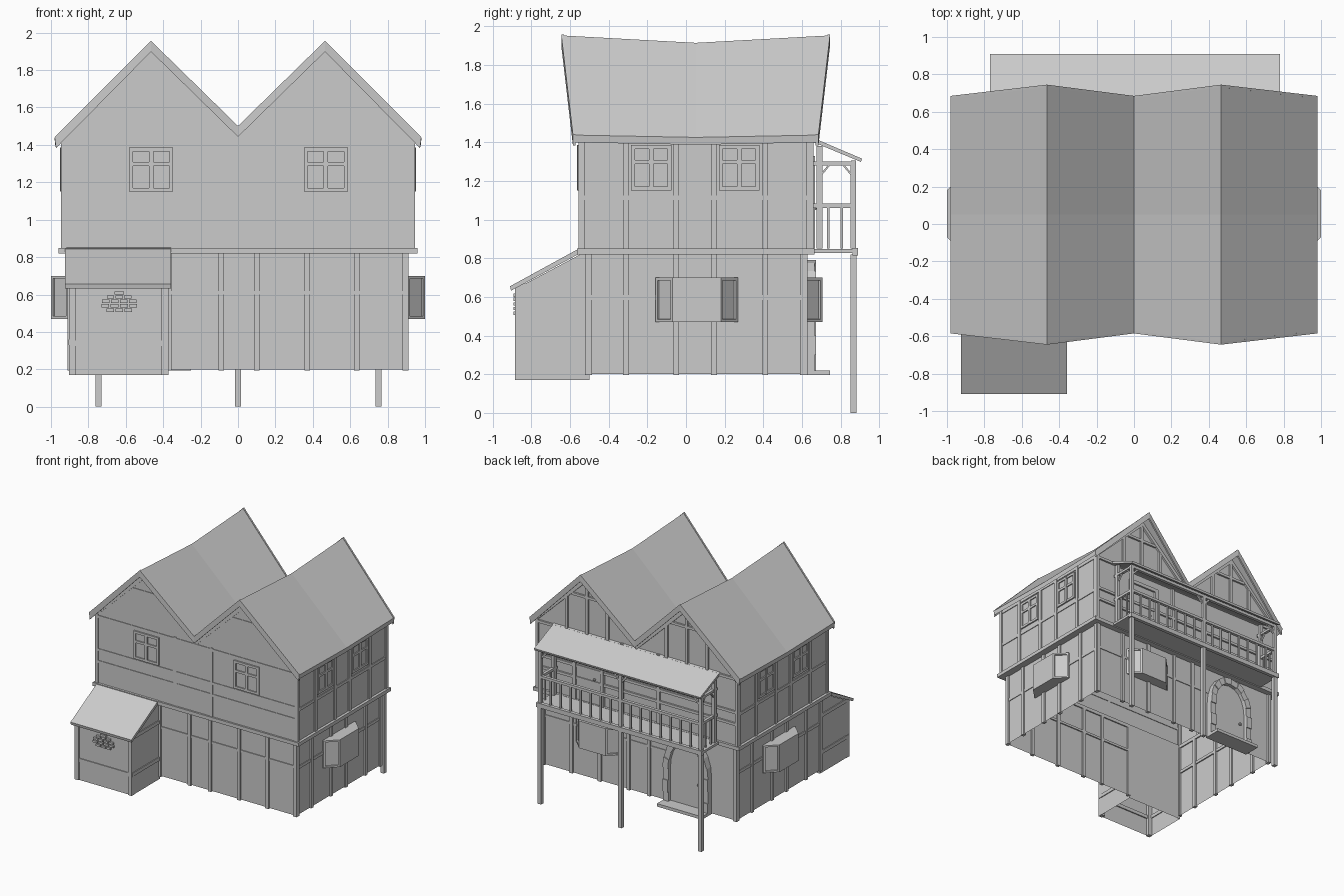
import bpy, bmesh, math
from mathutils import Matrix, Vector

if "Cube" in bpy.data.objects:
    bpy.data.objects.remove(bpy.data.objects["Cube"])

I = Matrix.Identity(4)

def finish(name, bm):
    bmesh.ops.recalc_face_normals(bm, faces=bm.faces)
    me = bpy.data.meshes.new(name)
    bm.to_mesh(me)
    bm.free()
    ob = bpy.data.objects.new(name, me)
    bpy.context.collection.objects.link(ob)
    return ob

def box(bm, x0, x1, y0, y1, z0, z1, M=I):
    T = M @ Matrix.Translation(((x0+x1)/2, (y0+y1)/2, (z0+z1)/2)) @ Matrix.Diagonal((abs(x1-x0), abs(y1-y0), abs(z1-z0), 1))
    bmesh.ops.create_cube(bm, size=1, matrix=T)

def beam(bm, p, q, w, d):
    # beam in a plane of constant y: w across, d along y
    p, q = Vector(p), Vector(q)
    v = q - p
    T = Matrix.Translation((p+q)/2) @ Matrix.Rotation(-math.atan2(v.z, v.x), 4, 'Y') @ Matrix.Diagonal((v.length, d, w, 1))
    bmesh.ops.create_cube(bm, size=1, matrix=T)

def prism(bm, pts, a, b, f, caps=(True, True)):
    # extrude a 2D profile between a and b; f maps (u, v, t) to a point
    A = [bm.verts.new(f(u, v, a)) for u, v in pts]
    B = [bm.verts.new(f(u, v, b)) for u, v in pts]
    n = len(pts)
    sides = [bm.faces.new((A[i], A[(i+1) % n], B[(i+1) % n], B[i])) for i in range(n)]
    if caps[0]: bm.faces.new(A)
    if caps[1]: bm.faces.new(B)
    return sides

def wall_frame(x, y, ang):
    # local x runs along the wall, local -y points outward
    return Matrix.Translation((x, y, 0)) @ Matrix.Rotation(math.radians(ang), 4, 'Z')

along_y = lambda u, v, t: (u, t, v)
along_x = lambda u, v, t: (t, u, v)

# lower walls: open shell
bm = bmesh.new()
prism(bm, [(-.9, -.51), (.9, -.51), (.9, .615), (-.9, .615)], .2, .83, lambda u, v, t: (u, v, t), (False, False))
finish("lower_walls", bm)

# upper walls with twin gables, open below and above
bm = bmesh.new()
prof = [(-.937, .84), (-.937, 1.462), (-.465, 1.915), (0, 1.468), (.465, 1.915), (.937, 1.462), (.937, .84)]
sides = prism(bm, prof, -.55, .645, along_y)
bmesh.ops.delete(bm, geom=sides[1:5] + [sides[6]], context='FACES_ONLY')
finish("upper_walls", bm)

# jetty band between floors
bm = bmesh.new()
box(bm, -.96, .96, -.565, -.50, .82, .85)
box(bm, -.96, .96, .605, .665, .82, .85)
for s in (-1, 1):
    box(bm, s*.89, s*.96, -.565, .665, .82, .85)
finish("floor_band", bm)

# timber framing
bm = bmesh.new()
px = [-.895, -.37, -.09, .10, .37, .635, .895]
py = [-.50, -.31, -.05, .145, .41, .605]
for x in px:
    box(bm, x-.015, x+.015, -.523, -.497, .195, .82)
    if not -.7 < x < -.2:
        box(bm, x-.015, x+.015, .60, .628, .195, .82)
for s in (-1, 1):
    for y in py:
        box(bm, s*.885, s*.912, y-.015, y+.015, .195, .82)
    box(bm, s*.89, s*.906, -.51, .61, .585, .61)
box(bm, -.9, .9, -.517, -.50, .60, .62)
box(bm, -.25, .9, .60, .621, .60, .62)
finish("lower_timbers", bm)

bm = bmesh.new()
for s in (-1, 1):
    for y in [-.54, -.31, -.05, .145, .41, .635]:
        box(bm, s*.925, s*.946, y-.015, y+.015, .85, 1.45)
    for z in (1.10, 1.40):
        box(bm, s*.93, s*.943, -.55, .64, z, z+.025)
for y, d in ((-.55, .01), (.645, .03)):
    for z in (1.02, 1.12, 1.40):
        box(bm, -.937, .937, y-d/2, y+d/2, z, z+.022)
    for x in (-.93, -.2, .14, .93):
        box(bm, x-.013, x+.013, y-d/2, y+d/2, .85, 1.43)
    for c in (-.465, .465):
        beam(bm, (c-.14, y, 1.73), (c+.14, y, 1.73), .022, d)
        for s in (-1, 1):
            beam(bm, (c+s*.47, y, 1.435), (c, y, 1.885), .03, d+.004)
            if y > 0:
                box(bm, c+s*.19-.013, c+s*.19+.013, y-d/2, y+d/2, 1.41, 1.70)
        if y > 0:
            box(bm, c-.013, c+.013, y-d/2, y+d/2, 1.41, 1.9)
finish("upper_timbers", bm)

# sagging double roof and barge boards, swept through sections along y
RX = [-.98, -.465, 0, .465, .98]
RZ = [1.437, 1.952, 1.497, 1.952, 1.437]
FRONT = [-.585, -.645, -.585, -.645, -.585]
SAG = [.012, .038, .02, .038, .012]

def roof_sweep(name, sections, thick):
    bm = bmesh.new()
    rows = []
    for k, off in sections:
        ring = []
        for lift in (0, -thick):
            for i in range(5):
                h = FRONT[i] - .05
                z = RZ[i] + lift - SAG[i]*(1-abs(k))
                x = RX[i] - (lift*.12 if i == 0 else -lift*.12 if i == 4 else 0)
                ring.append(bm.verts.new((x, .05 - k*h + off, z)))
        rows.append(ring[:5] + ring[:4:-1])
    for a, b in zip(rows, rows[1:]):
        for i in range(10):
            j = (i+1) % 10
            bm.faces.new((a[i], a[j], b[j], b[i]))
    for r in (rows[0], rows[-1]):
        for i in range(4):
            bm.faces.new((r[i], r[i+1], r[8-i], r[9-i]))
    return finish(name, bm)

roof_sweep("roof", [(-1, .006), (0, 0), (1, -.006)], .038)
roof_sweep("front_barge_boards", [(-1, 0), (-1, .014)], .058).location.z = .004
roof_sweep("back_barge_boards", [(1, -.014), (1, 0)], .058).location.z = .004

# windows on the upper floor
bm = bmesh.new()
def window(M, w=.235, z0=1.15, z1=1.385):
    h = w/2
    box(bm, -h, h, -.003, .01, z0, z1, M)
    for s in (-1, 1):
        box(bm, s*h, s*(h-.02), -.012, .01, z0, z1, M)
    for z in (z0, z1-.02, (z0+z1)/2+.02):
        box(bm, -h, h, -.012, .01, z, z+.02, M)
    box(bm, -.012, .012, -.014, .01, z0, z1, M)
for x in (-.465, .47):
    window(wall_frame(x, -.55, 0))
for s in (-1, 1):
    for y in (-.18, .275):
        window(wall_frame(s*.937, y, s*90), .21)
finish("upper_windows", bm)

# bay windows with inset side panes
def bay(name, M):
    bm = bmesh.new()
    f = lambda u, v, t: M @ Vector((u, v, t))
    sides = prism(bm, [(-.213, .01), (-.213, 0), (-.125, -.09), (.125, -.09), (.213, 0), (.213, .01)], .47, .70, f)
    bmesh.ops.recalc_face_normals(bm, faces=bm.faces)
    bmesh.ops.inset_individual(bm, faces=[sides[1], sides[3]], thickness=.02, depth=0)
    bmesh.ops.inset_individual(bm, faces=[sides[1], sides[3]], thickness=.001, depth=-.012)
    finish(name, bm)
bay("right_bay_window", wall_frame(.91, .055, 90))
bay("left_bay_window", wall_frame(-.91, .055, -90))
bay("back_bay_window", wall_frame(.38, .615, 180))

# front lean-to
bm = bmesh.new()
sides = prism(bm, [(-.875, .17), (-.875, .645), (-.5, .845), (-.5, .17)], -.9, -.375, along_x)
bmesh.ops.delete(bm, geom=[sides[1], sides[3]], context='FACES_ONLY')
finish("lean_to_walls", bm)
bm = bmesh.new()
for x in (-.885, -.39):
    box(bm, x-.018, x+.018, -.885, -.85, .17, .65)
for z in (.325, .635):
    box(bm, -.9, -.375, -.882, -.865, z, z+.03)
    for x in (-.9, -.375):
        box(bm, x-.007, x+.007, -.88, -.5, z+.005, z+.035)
finish("lean_to_timbers", bm)
bm = bmesh.new()
prism(bm, [(-.91, .655), (-.55, .852), (-.53, .835), (-.905, .632)], -.925, -.357, along_x)
finish("lean_to_roof", bm)
bm = bmesh.new()
for z, n, w in ((.507, 3, .048), (.531, 4, .05), (.555, 4, .048), (.579, 3, .046), (.6, 1, .06)):
    for i in range(n):
        c = -.635 + (i-(n-1)/2)*w
        box(bm, c-w*.42, c+w*.42, -.892, -.87, z, z+.017)
finish("lean_to_bricks", bm)

# balcony deck, posts, railing and roof
bm = bmesh.new()
box(bm, -.77, .775, .64, .885, .828, .848)
box(bm, -.77, .775, .86, .89, .815, .853)
finish("balcony_deck", bm)
bm = bmesh.new()
for x in (-.745, 0, .75):
    box(bm, x-.016, x+.016, .85, .882, 0, .82)
    box(bm, x-.014, x+.014, .852, .88, .85, 1.30)
    for s in (-1, 1):
        if abs(x + s*.07) < .75:
            beam(bm, (x, .866, 1.22), (x+s*.06, .866, 1.285), .014, .016)
for x in (-.745, .75):
    box(bm, x-.014, x+.014, .675, .705, .85, 1.38)
    box(bm, x-.012, x+.012, .66, .88, 1.28, 1.30)
    for y0, y1 in ((.70, .745), (.855, .81)):
        prism(bm, [(y0, 1.225), (y1, 1.28), (y1, 1.295), (y0, 1.24)], x-.008, x+.008, along_x)
box(bm, -.76, .765, .853, .879, 1.28, 1.305)
finish("balcony_posts", bm)
bm = bmesh.new()
box(bm, -.745, .75, .853, .879, 1.06, 1.082)
for x in (-.745, .75):
    box(bm, x-.012, x+.012, .66, .87, 1.06, 1.082)
    for y in (.735, .805):
        box(bm, x-.006, x+.006, y-.006, y+.006, .85, 1.06)
for i in range(1, 16):
    x = -.745 + i*1.495/16
    box(bm, x-.007, x+.007, .859, .873, .85, 1.06)
finish("balcony_railing", bm)
bm = bmesh.new()
prism(bm, [(.64, 1.43), (.91, 1.315), (.905, 1.298), (.64, 1.408)], -.77, .78, along_x)
finish("balcony_roof", bm)

# balcony door
bm = bmesh.new()
box(bm, .33, .57, .64, .652, .85, 1.3)
for x in (.32, .58):
    box(bm, x-.015, x+.015, .64, .667, .85, 1.3)
box(bm, .305, .595, .64, .667, 1.3, 1.33)
bmesh.ops.create_icosphere(bm, subdivisions=1, radius=.013, matrix=Matrix.Translation((.39, .665, 1.06)))
finish("balcony_door", bm)

# arched entrance: door leaf, stone surround and step
def arch(r, rise, n=5):
    # pointed arch outline from right springing to left springing
    right = [(r*math.cos(t)**.85, .5 + rise*math.sin(t)) for t in [math.pi/2*i/n for i in range(n)]]
    return right + [(0, .5+rise)] + [(-u, v) for u, v in reversed(right)]
CX = -.46
place = lambda u, v, t: (CX+u, t, v)
bm = bmesh.new()
prism(bm, [(.165, .2)] + arch(.165, .24) + [(-.165, .2)], .60, .635, place)
bmesh.ops.create_icosphere(bm, subdivisions=1, radius=.014, matrix=Matrix.Translation((CX-.11, .645, .42)))
finish("entrance_door", bm)
bm = bmesh.new()
inner = [(.16, .2), (.16, .3), (.16, .4)] + arch(.16, .235) + [(-.16, .4), (-.16, .3), (-.16, .2)]
outer = [(.21, .2), (.21, .3), (.21, .4)] + arch(.21, .29) + [(-.21, .4), (-.21, .3), (-.21, .2)]
for i in range(len(inner)-1):
    prism(bm, [inner[i], outer[i], outer[i+1], inner[i+1]], .60, .672 if i % 2 else .664, place)
finish("entrance_stones", bm)
bm = bmesh.new()
box(bm, CX-.21, CX+.21, .60, .745, .195, .22)
finish("entrance_step", bm)
